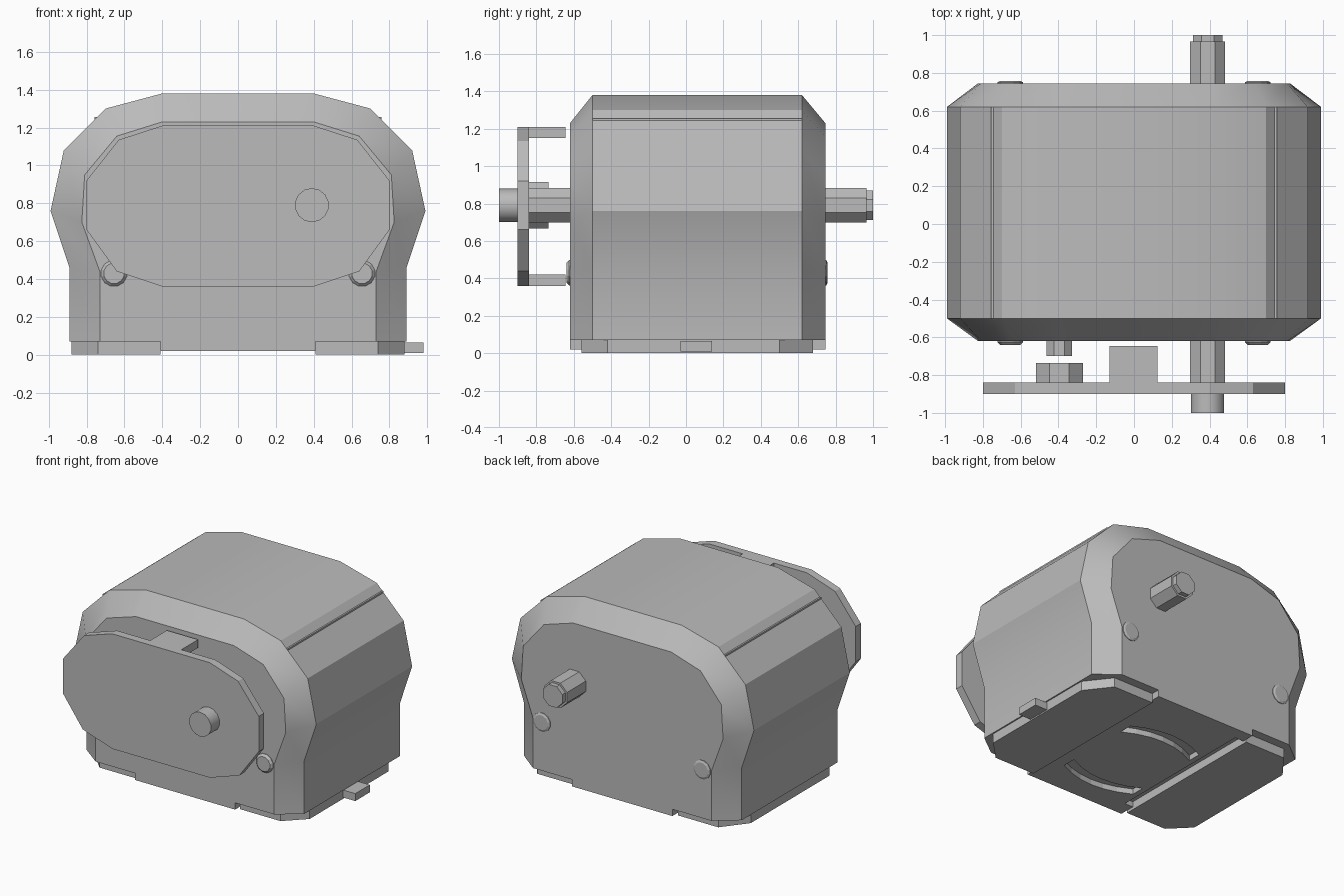
import bpy, bmesh, math
from mathutils import Vector

cube = bpy.data.objects.get("Cube")
if cube:
    bpy.data.objects.remove(cube, do_unlink=True)

GREY = (0.5, 0.5, 0.5, 1)
mat = bpy.data.materials.new("plain grey")
mat.use_nodes = True
mat.diffuse_color = GREY
mat.node_tree.nodes["Principled BSDF"].inputs["Base Color"].default_value = GREY


def loft(name, rings, smooth=0):
    """Skin matching rings of points and cap both ends."""
    bm = bmesh.new()
    loops = [[bm.verts.new(p) for p in ring] for ring in rings]
    n = len(loops[0])
    for a, b in zip(loops, loops[1:]):
        for i in range(n):
            j = (i + 1) % n
            bm.faces.new((a[i], a[j], b[j], b[i]))
    bm.faces.new(loops[0])
    bm.faces.new(loops[-1])
    bmesh.ops.recalc_face_normals(bm, faces=bm.faces)
    mesh = bpy.data.meshes.new(name)
    bm.to_mesh(mesh)
    bm.free()
    obj = bpy.data.objects.new(name, mesh)
    bpy.context.collection.objects.link(obj)
    mesh.materials.append(mat)
    if smooth:
        bpy.ops.object.select_all(action='DESELECT')
        obj.select_set(True)
        bpy.context.view_layer.objects.active = obj
        bpy.ops.object.shade_smooth_by_angle(angle=math.radians(smooth))
    return obj


def along_y(pts, y):
    return [Vector((x, y, z)) for x, z in pts]


def along_z(pts, z):
    return [Vector((x, y, z)) for x, y in pts]


def mirror(half):
    return half + [(-x, z) for x, z in reversed(half)]


def rect(x0, x1, v0, v1):
    return [(x0, v0), (x1, v0), (x1, v1), (x0, v1)]


def turned(name, x, z, steps, sides, smooth=0):
    """Round part about a y axis; steps are (y, radius)."""
    rings = []
    for y, r in steps:
        angles = [math.tau * (i + 0.5) / sides for i in range(sides)]
        rings.append(along_y([(x + r * math.cos(a), z + r * math.sin(a)) for a in angles], y))
    return loft(name, rings, smooth)


# Housing with sloped rims at both ends
outer = mirror([(.4, 1.38), (.7, 1.30), (.92, 1.08), (.99, .76), (.89, .46), (.89, .07)])
inner = mirror([(.4, 1.23), (.64, 1.155), (.81, .95), (.825, .70), (.73, .44), (.73, .07)])
loft("housing", [along_y(inner, -.62), along_y(outer, -.5),
                 along_y(outer, .62), along_y(inner, .745)], 30)

# Front plate and its two spacers
plate = mirror([(.4, 1.21), (.63, 1.135), (.8, .92), (.8, .66), (.64, .44), (.4, .36)])
loft("front_plate", [along_y(plate, -.9), along_y(plate, -.84)])
for name, z in (("upper_spacer", 1.15), ("lower_spacer", .36)):
    block = rect(-.13, .125, z, z + .06)
    loft(name, [along_y(block, -.84), along_y(block, -.645)])

# Shafts and pivot
turned("front_shaft_tip", .39, .79, [(-1, .09), (-.9, .09)], 14, 30)
turned("front_shaft", .39, .79, [(-.9, .1), (-.62, .1)], 8)
turned("rear_shaft", .39, .79, [(.745, .1), (.965, .1)], 8)
turned("rear_shaft_tip", .39, .79, [(.965, .085), (1, .085)], 8)
turned("pivot_collar", -.395, .79, [(-.84, .135), (-.735, .135)], 8)
turned("pivot_stub", -.395, .79, [(-.7, .073), (-.62, .073)], 8)

# Screw heads and roof ridges on both sides
for side, s in (("left", 1), ("right", -1)):
    turned(side + "_front_screw", .655 * s, .43, [(-.64, .055), (-.625, .07), (-.615, .07)], 12)
    turned(side + "_rear_screw", .655 * s, .43, [(.757, .055), (.75, .07), (.74, .07)], 12)
    ridge = rect(.72 * s, .757 * s, 1.235, 1.255)
    loft(side + "_ridge", [along_y(ridge, -.5), along_y(ridge, .62)])
    # Foot under each side
    foot = [(.41, -.56), (.74, -.56), (.88, -.42), (.88, .5), (.74, .68), (.41, .68)]
    foot = [(x * s, y) for x, y in foot]
    loft(side + "_foot", [along_z(foot, 0), along_z(foot, .07)])
tab = rect(.86, .98, -.03, .14)
loft("side_tab", [along_z(tab, .01), along_z(tab, .065)])

# Middle base with a straight channel and two curved slots
middle = rect(-.41, .41, -.62, .745)
base = loft("middle_base", [along_z(middle, .02), along_z(middle, .07)])


def arc_slot(bend, y):
    xs = [-.3 + .1 * i for i in range(7)]
    low = [(x, y + bend * x * x) for x in xs]
    return low + [(x, v + .1) for x, v in reversed(low)]


channel = rect(-.42, -.34, -.5, .65)
for cut in (channel, arc_slot(.9, -.45), arc_slot(-.9, .3)):
    cutter = loft("slot_cutter", [along_z(cut, -.05), along_z(cut, .06)])
    cutter.hide_render = True
    mod = base.modifiers.new("slot", 'BOOLEAN')
    mod.operation = 'DIFFERENCE'
    mod.solver = 'EXACT'
    mod.object = cutter
    bpy.context.view_layer.objects.active = base
    bpy.ops.object.modifier_apply(modifier=mod.name)
    bpy.data.objects.remove(cutter, do_unlink=True)
